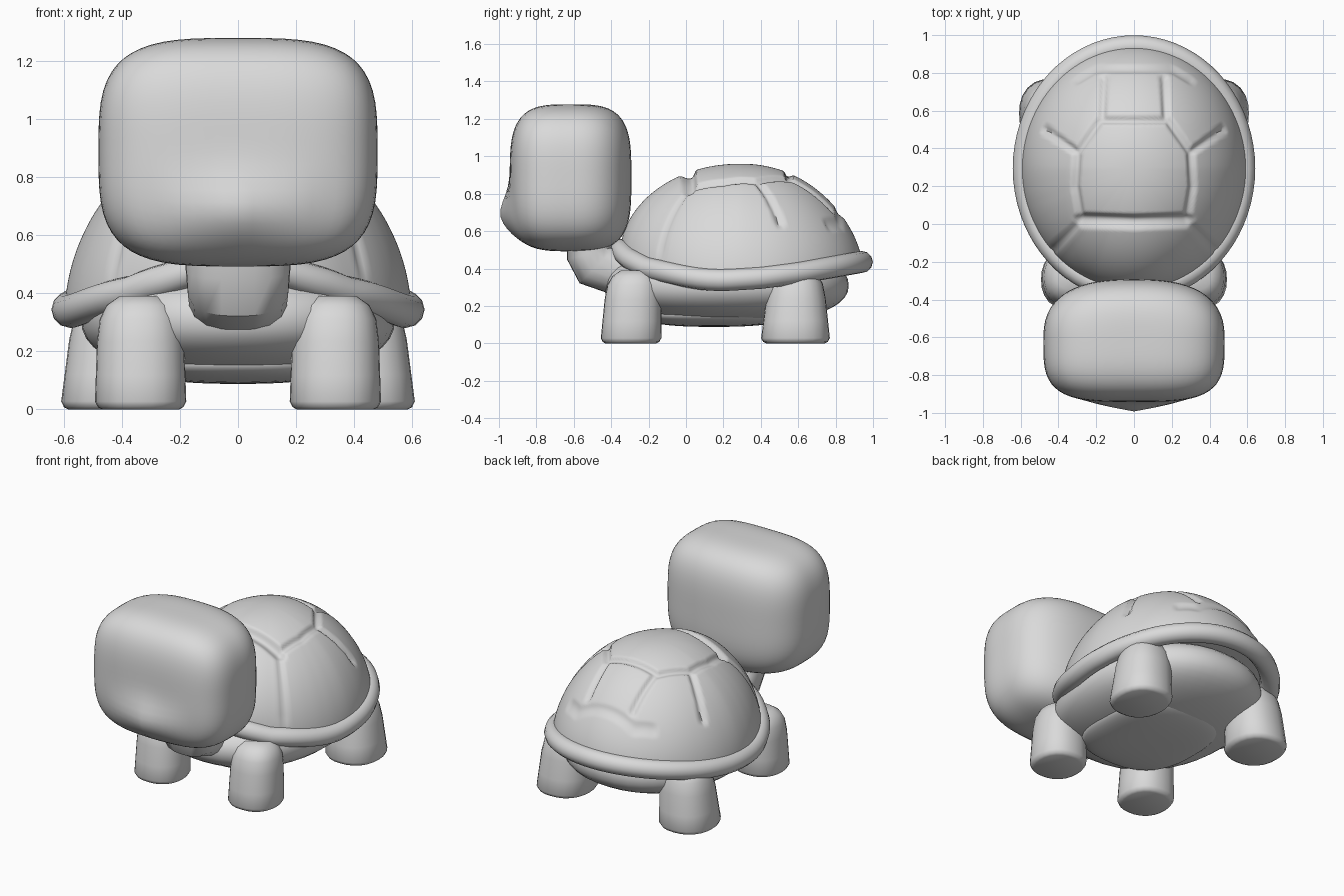
import bpy, bmesh, math
from mathutils import Vector

if "Cube" in bpy.data.objects:
    bpy.data.objects.remove(bpy.data.objects["Cube"])

grey = bpy.data.materials.new("plain grey")
grey.diffuse_color = (0.7, 0.7, 0.7, 1)
grey.use_nodes = True
grey.node_tree.nodes["Principled BSDF"].inputs["Base Color"].default_value = grey.diffuse_color


def finish(name, bm, angle=40):
    bmesh.ops.recalc_face_normals(bm, faces=bm.faces)
    me = bpy.data.meshes.new(name)
    bm.to_mesh(me)
    bm.free()
    me.materials.append(grey)
    ob = bpy.data.objects.new(name, me)
    bpy.context.collection.objects.link(ob)
    bpy.ops.object.select_all(action='DESELECT')
    ob.select_set(True)
    bpy.context.view_layer.objects.active = ob
    bpy.ops.object.shade_smooth_by_angle(angle=math.radians(angle))
    return ob


def rounded_block(name, centre, half, front, back, side, shape=None, cuts=11):
    """Cube pushed onto a superellipsoid: plan powers for front and back, one for the side."""
    bm = bmesh.new()
    bmesh.ops.create_cube(bm, size=2)
    bmesh.ops.subdivide_edges(bm, edges=bm.edges[:], cuts=cuts, use_grid_fill=True)
    for v in bm.verts:
        x, y, z = (abs(c) for c in v.co)
        e = back if v.co.y > 0 else front
        plan = (x ** e + y ** e) ** (1 / e)
        p = v.co / (plan ** side + z ** side) ** (1 / side)
        v.co = Vector([centre[i] + half[i] * p[i] for i in range(3)])
        if shape:
            shape(v.co)
    return finish(name, bm)


def loft(name, rings):
    """Skin closed rings of points and cap both ends."""
    bm = bmesh.new()
    rows = [[bm.verts.new(p) for p in ring] for ring in rings]
    for a, b in zip(rows, rows[1:]):
        for i in range(len(a)):
            j = (i + 1) % len(a)
            bm.faces.new((a[i], a[j], b[j], b[i]))
    bm.faces.new(rows[0])
    bm.faces.new(rows[-1])
    return finish(name, bm)


def interp(table, t):
    for (a, za), (b, zb) in zip(table, table[1:]):
        if t <= b:
            return za + (zb - za) * max(0, (t - a) / (b - a))
    return table[-1][1]


# Head: rounded box, narrower at the back, with a small beak ridge low on the face
def beak(p):
    if p.y < -0.7:
        front = min(1, (-0.7 - p.y) / 0.2)
        reach = max(0, 1 - abs(p.x) / 0.3)
        p.y -= 0.06 * front * reach * math.exp(-((p.z - 0.68) / 0.12) ** 2)


rounded_block("head", (0, -0.617, 0.885), (0.48, 0.325, 0.393), 3.6, 2.6, 3.5, beak, 17)

# Neck: bent tube
rings = []
for y, z, tilt, rx, r in ((-0.15, 0.38, 90, .17, .12), (-0.36, 0.385, 78, .17, .13),
                          (-0.47, 0.42, 45, .175, .14), (-0.515, 0.48, 15, .18, .125),
                          (-0.52, 0.62, 0, .18, .12)):
    t = math.radians(tilt)
    ring = []
    for i in range(20):
        a = i * math.tau / 20
        c, s = math.cos(a), math.sin(a)
        n = (abs(c) ** 2.6 + abs(s) ** 2.6) ** (-1 / 2.6)
        ring.append((rx * n * c, y + s * n * r * math.cos(t), z + s * n * r * math.sin(t)))
    rings.append(ring)
loft("neck", rings)

# Shell rim height follows its length: raised at the front, dipping at the sides
CY = 0.295
RIM = [(-0.36, 0.51), (-0.3, 0.45), (-0.2, 0.4), (0, 0.357), (0.1, 0.342), (0.2, 0.338),
       (0.4, 0.35), (0.6, 0.375), (0.8, 0.41), (0.95, 0.437)]

bm = bmesh.new()
N, M = 72, 12
rows = []
for i in range(N):
    a = i * math.tau / N
    c, s = math.cos(a), math.sin(a)
    y = CY + 0.645 * s
    row = []
    for j in range(M):
        b = j * math.tau / M
        d = 0.059 * math.cos(b)
        row.append(bm.verts.new(((0.583 + d) * c, y + d * s, interp(RIM, y) + 0.059 * math.sin(b))))
    rows.append(row)
for i in range(N):
    a, b = rows[i], rows[(i + 1) % N]
    for j in range(M):
        k = (j + 1) % M
        bm.faces.new((a[j], b[j], b[k], a[k]))
finish("shell_rim", bm, 60)

# Shell dome with grooves between the plates: (path in plan, half width, depth)
GROOVES = [
    ([(0.28, 0.02), (0.31, 0.2), (0.3, 0.38), (0.18, 0.55), (0, 0.55)], 0.026, 0.02),
    ([(0.28, 0.02), (0, 0.01)], 0.045, 0.035),
    ([(0.28, 0.02), (0.42, -0.13)], 0.026, 0.012),
    ([(0.3, 0.38), (0.47, 0.5)], 0.026, 0.02),
    ([(0.17, 0.55), (0.16, 0.77)], 0.026, 0.018),
    ([(0, 0.82), (0.2, 0.82), (0.3, 0.76)], 0.026, 0.01),
]


def groove_depth(x, y):
    p, deep = Vector((abs(x), y)), 0
    for path, width, depth in GROOVES:
        for a, b in zip(path, path[1:]):
            a, b = Vector(a), Vector(b)
            k = max(0, min(1, (p - a).dot(b - a) / (b - a).length_squared))
            d = (p - a - k * (b - a)).length / width
            if d < 1:
                deep = max(deep, depth * (1 - d * d) ** 1.5)
    return deep


bm = bmesh.new()
N, K = 200, 84
top = bm.verts.new((0, CY, 0.96))
base = bm.verts.new((0, CY, 0.37))
rows = []
for k in range(1, K + 1):
    r = math.sin(k / K * math.pi / 2)
    row = []
    for i in range(N):
        a = i * math.tau / N
        ex, ey = 0.595 * math.cos(a), 0.645 * math.sin(a)
        zr = interp(RIM, CY + ey)
        f = max(0, 1 - r ** 2.1) ** (0.55 + 0.1 * max(0, math.sin(a)))
        p = Vector((ex * r, CY + ey * r, zr + (0.96 - zr) * f))
        out = Vector((p.x, p.y - CY, 0.5 * f + 0.1)).normalized()
        row.append(bm.verts.new(p - out * groove_depth(p.x, p.y)))
    rows.append(row)
for i in range(N):
    j = (i + 1) % N
    bm.faces.new((top, rows[0][i], rows[0][j]))
    bm.faces.new((base, rows[-1][j], rows[-1][i]))
    for a, b in zip(rows, rows[1:]):
        bm.faces.new((a[i], b[i], b[j], a[j]))
finish("shell_dome", bm, 60)

# Belly and the flat plate under it
rounded_block("belly", (0, 0.215, 0.31), (0.54, 0.655, 0.205), 2.2, 2.2, 2.3)
rounded_block("belly_plate", (0, 0.15, 0.165), (0.35, 0.4, 0.077), 2.6, 2.6, 2.6)


# Legs: tapered rounded columns
def leg(name, foot, foot_r, knee, knee_r, height):
    rings = []
    for t, grow in ((0, 0.84), (0.02, 0.93), (0.07, 1), (0.3, 1), (0.6, 1), (0.8, 0.95),
                    (0.92, 0.8), (1, 0.5)):
        ring = []
        for i in range(24):
            a = i * math.tau / 24
            c, s = math.cos(a), math.sin(a)
            n = (abs(c) ** 2.3 + abs(s) ** 2.3) ** (-1 / 2.3) * grow
            x, y = [foot[q] + (knee[q] - foot[q]) * t
                    + (foot_r[q] + (knee_r[q] - foot_r[q]) * t) * n * (c, s)[q] for q in (0, 1)]
            ring.append((x, y, height * t))
        rings.append(ring)
    loft(name, rings)


for side, label in ((-1, "left"), (1, "right")):
    leg("front_leg_" + label, (side * 0.335, -0.295), (0.158, 0.163),
        (side * 0.335, -0.275), (0.145, 0.145), 0.39)
    leg("back_leg_" + label, (side * 0.44, 0.585), (0.172, 0.187),
        (side * 0.41, 0.59), (0.15, 0.14), 0.4)
